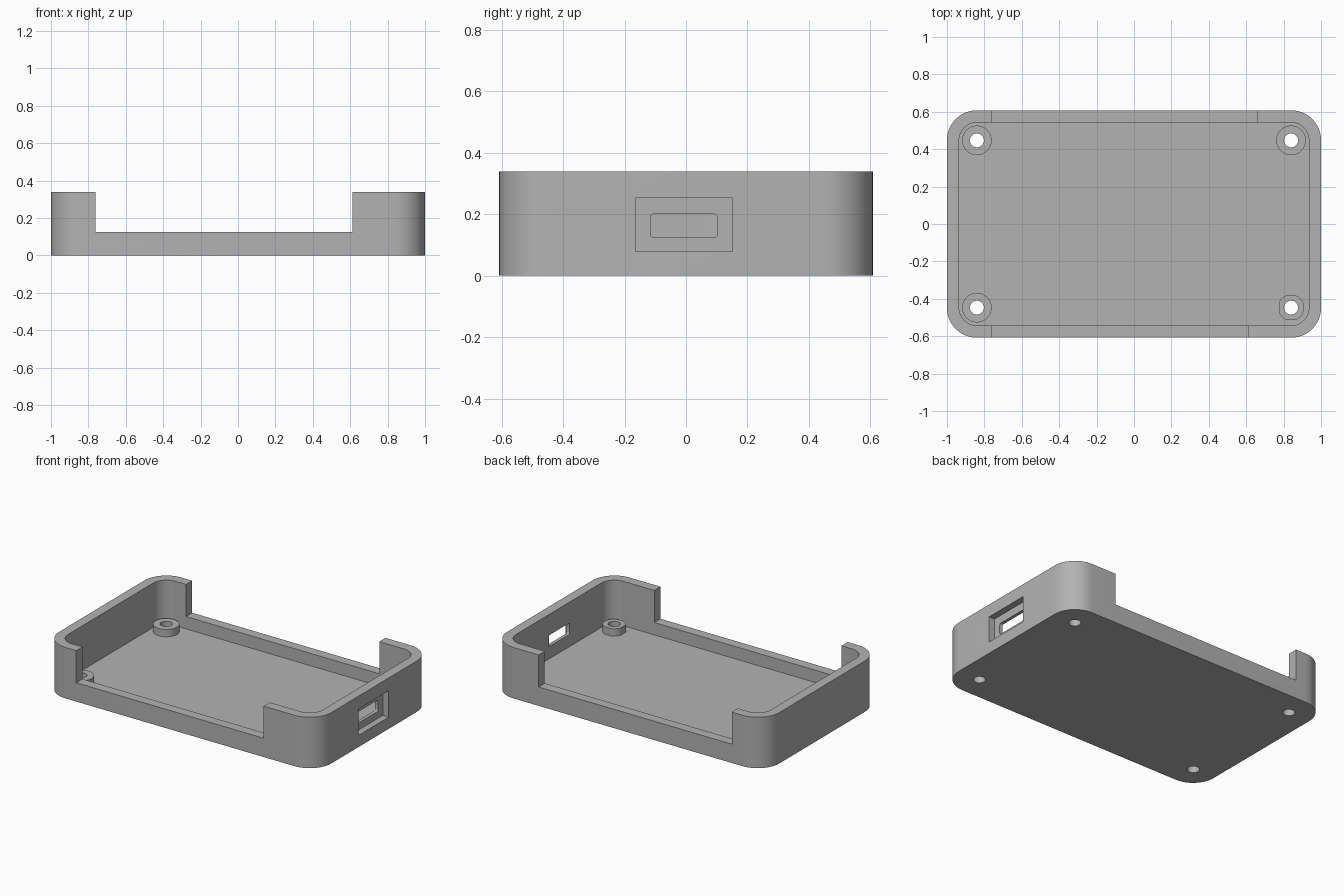
import bpy
import bmesh
import math

cube = bpy.data.objects.get("Cube")
if cube:
    bpy.data.objects.remove(cube, do_unlink=True)

HX, HY, TOP = 1.0, 0.608, 0.338
WALL, FLOOR, SILL = 0.065, 0.043, 0.125
BOSS_TOP, HOLE_R = 0.092, 0.037
POST_X, POST_Y = 0.84, 0.447

grey = bpy.data.materials.new("matte grey")
grey.use_nodes = True
grey.diffuse_color = (0.45, 0.45, 0.45, 1)
grey.node_tree.nodes["Principled BSDF"].inputs["Base Color"].default_value = (0.45, 0.45, 0.45, 1)


def rounded(hx, hy, r, steps=12):
    """Outline of a rounded rectangle, counter-clockwise."""
    pts = []
    for q, (sx, sy) in enumerate([(1, 1), (-1, 1), (-1, -1), (1, -1)]):
        for i in range(steps + 1):
            a = math.pi / 2 * (q + i / steps)
            pts.append((sx * (hx - r) + r * math.cos(a), sy * (hy - r) + r * math.sin(a)))
    return pts


def circle(r, n=48):
    return [(r * math.cos(math.tau * i / n), r * math.sin(math.tau * i / n)) for i in range(n)]


def prism(name, pts, z0, z1, at=(0, 0)):
    """Extrude an outline upward from z0 to z1."""
    bm = bmesh.new()
    face = bm.faces.new([bm.verts.new((x + at[0], y + at[1], z0)) for x, y in pts])
    ext = bmesh.ops.extrude_face_region(bm, geom=[face])["geom"]
    bmesh.ops.translate(bm, vec=(0, 0, z1 - z0),
                        verts=[v for v in ext if isinstance(v, bmesh.types.BMVert)])
    bmesh.ops.recalc_face_normals(bm, faces=bm.faces)
    mesh = bpy.data.meshes.new(name)
    bm.to_mesh(mesh)
    bm.free()
    ob = bpy.data.objects.new(name, mesh)
    bpy.context.collection.objects.link(ob)
    mesh.materials.append(grey)
    return ob


def box(name, x0, x1, y0, y1, z0, z1):
    return prism(name, [(x0, y0), (x1, y0), (x1, y1), (x0, y1)], z0, z1)


def activate(ob):
    bpy.ops.object.select_all(action='DESELECT')
    ob.select_set(True)
    bpy.context.view_layer.objects.active = ob


def cut(ob, cutter):
    """Subtract the cutter and discard it."""
    cutter.hide_render = True
    activate(ob)
    mod = ob.modifiers.new("cut", 'BOOLEAN')
    mod.operation = 'DIFFERENCE'
    mod.solver = 'EXACT'
    mod.object = cutter
    bpy.ops.object.modifier_apply(modifier=mod.name)
    bpy.data.objects.remove(cutter, do_unlink=True)


def smooth(ob):
    activate(ob)
    bpy.ops.object.shade_smooth_by_angle(angle=math.radians(30))


# Tray with rounded corners and a hollow interior
tray = prism("case_tray", rounded(HX, HY, 0.16), 0, TOP)
cut(tray, prism("cavity", rounded(HX - WALL, HY - WALL, 0.095), FLOOR, TOP + 0.1))

# Long notches in the front and back walls
cut(tray, box("front_notch", -0.762, 0.613, -0.7, -0.5, SILL, 0.5))
cut(tray, box("back_notch", -0.762, 0.657, 0.5, 0.7, SILL, 0.5))

# Recessed port opening in the side wall
cut(tray, box("port_recess", HX - 0.043, 1.1, -0.165, 0.152, 0.078, 0.253))
slot = prism("port_slot", rounded(0.0375, 0.109, 0.01, 4), 0.9, 1.1)
for v in slot.data.vertices:
    x, y, z = v.co
    v.co = (z, y - 0.007, 0.1625 - x)
cut(tray, slot)

# Screw posts with holes running through the floor
for sx, side in ((-1, "right"), (1, "left")):
    for sy, end in ((-1, "front"), (1, "back")):
        at = (sx * POST_X, sy * POST_Y)
        outline = circle(0.079)
        if sx > 0 and sy < 0:
            # This post is slimmer, with flattened sides
            outline = [(max(x, -0.065), max(-0.065, min(y, 0.065))) for x, y in circle(0.07)]
            outline = list(dict.fromkeys(outline))
        post = prism(f"{end}_{side}_post", outline, FLOOR, BOSS_TOP, at)
        for ob in (tray, post):
            cut(ob, prism("screw_hole", circle(HOLE_R), -0.1, 0.2, at))
        smooth(post)
smooth(tray)
